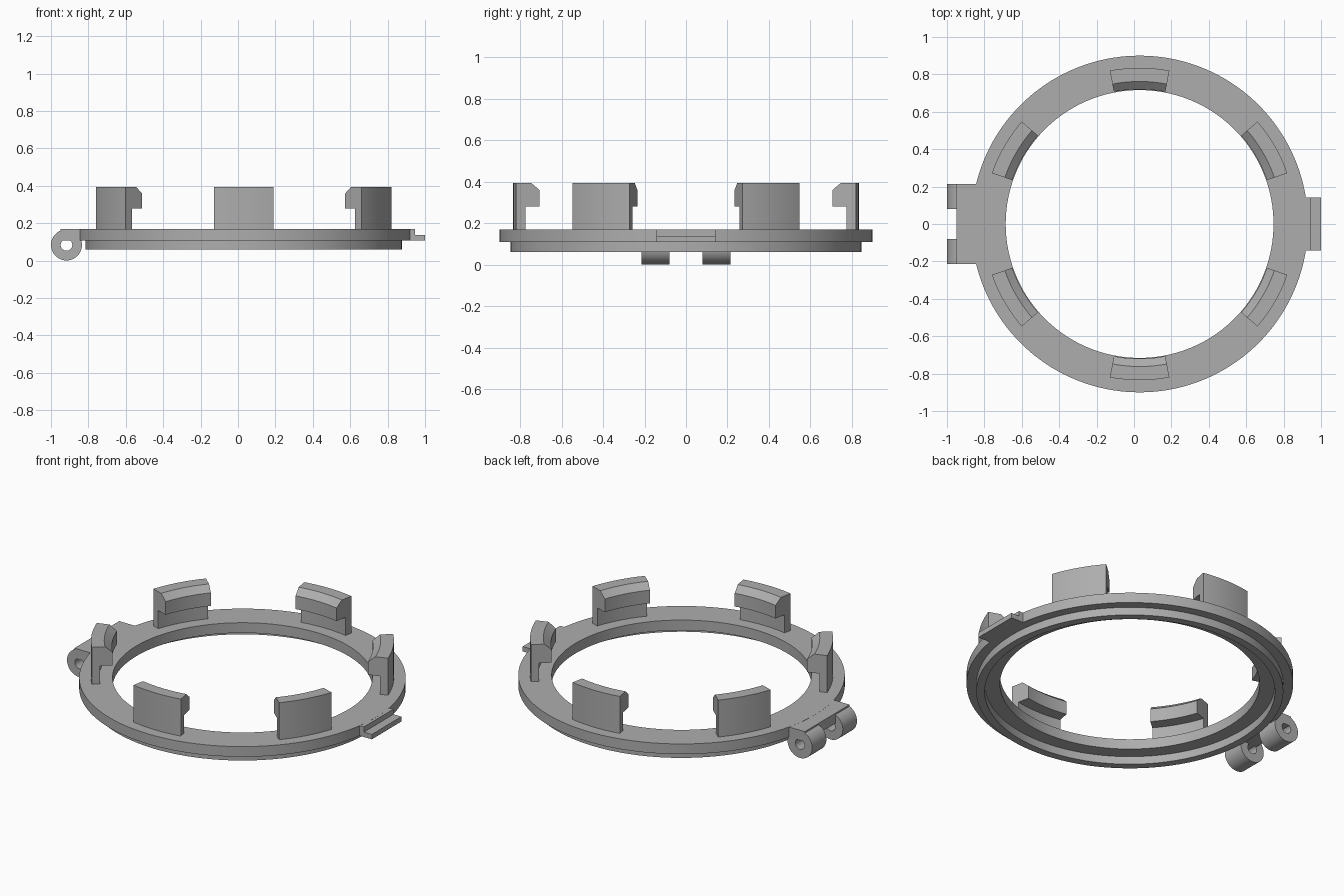
import bpy, bmesh, math
from mathutils import Matrix

CX = 0.03  # ring axis offset

if "Cube" in bpy.data.objects:
    bpy.data.objects.remove(bpy.data.objects["Cube"])

grey = bpy.data.materials.new("matte_grey")
grey.use_nodes = True
COLOR = (0.42, 0.42, 0.42, 1)
grey.diffuse_color = COLOR
grey.node_tree.nodes["Principled BSDF"].inputs["Base Color"].default_value = COLOR


def finish(name, bm, matrix=None):
    """Turn a bmesh into a grey object with crisp edges and smooth curves."""
    bmesh.ops.recalc_face_normals(bm, faces=bm.faces)
    mesh = bpy.data.meshes.new(name)
    bm.to_mesh(mesh)
    bm.free()
    mesh.materials.append(grey)
    obj = bpy.data.objects.new(name, mesh)
    bpy.context.collection.objects.link(obj)
    if matrix:
        obj.matrix_world = matrix
    bpy.ops.object.select_all(action="DESELECT")
    obj.select_set(True)
    bpy.context.view_layer.objects.active = obj
    bpy.ops.object.shade_smooth_by_angle(angle=math.radians(30))
    return obj


def sweep(name, profile, steps, matrix, half_angle=None):
    """Revolve a closed (radius, z) profile; a half angle makes a capped arc."""
    bm = bmesh.new()
    closed = half_angle is None
    count = steps if closed else steps + 1
    loops = []
    for i in range(count):
        a = 2 * math.pi * i / steps if closed else half_angle * (2 * i / steps - 1)
        loops.append([bm.verts.new((r * math.cos(a), r * math.sin(a), z)) for r, z in profile])
    n = len(profile)
    for i in range(steps):
        p, q = loops[i], loops[(i + 1) % count]
        for k in range(n):
            m = (k + 1) % n
            bm.faces.new((p[k], q[k], q[m], p[m]))
    if not closed:
        bm.faces.new(loops[0])
        bm.faces.new(loops[-1])
    return finish(name, bm, matrix)


def extrude_y(name, outline, half_width):
    """Extrude an (x, z) outline symmetrically along y."""
    bm = bmesh.new()
    face = bm.faces.new([bm.verts.new((x, -half_width, z)) for x, z in outline])
    out = bmesh.ops.extrude_face_region(bm, geom=[face])
    moved = [v for v in out["geom"] if isinstance(v, bmesh.types.BMVert)]
    bmesh.ops.translate(bm, verts=moved, vec=(0, 2 * half_width, 0))
    return finish(name, bm)


centre = Matrix.Translation((CX, 0, 0))

# Flanged ring with a thin lip below it
sweep("ring", [(0.716, 0.108), (0.80, 0.108), (0.80, 0.06), (0.846, 0.06),
               (0.846, 0.108), (0.90, 0.108), (0.90, 0.17), (0.716, 0.17)], 160, centre)

# Six hooked clips standing on the ring
clip = [(0.79, 0.165), (0.835, 0.165), (0.835, 0.395), (0.762, 0.395),
        (0.72, 0.36), (0.72, 0.28), (0.79, 0.28)]
for i in range(6):
    turn = Matrix.Rotation(math.radians(30 + 60 * i), 4, "Z")
    sweep(f"clip_{i + 1}", clip, 12, centre @ turn, math.radians(11))

# Hinge plate and its two knuckles
extrude_y("hinge_plate", [(-0.95, 0.108), (-0.80, 0.108), (-0.80, 0.1695), (-0.95, 0.1695)], 0.215)
for side, y in (("left", 0.147), ("right", -0.147)):
    stand = Matrix.Translation((-0.917, y, 0.084)) @ Matrix.Rotation(math.pi / 2, 4, "X")
    sweep(f"hinge_knuckle_{side}", [(0.031, -0.068), (0.083, -0.068), (0.083, 0.068), (0.031, 0.068)],
          48, stand)

# Stepped latch tab opposite the hinge
extrude_y("latch_tab", [(0.86, 0.108), (1.0, 0.108), (1.0, 0.138), (0.947, 0.138),
                        (0.947, 0.1695), (0.86, 0.1695)], 0.142)
